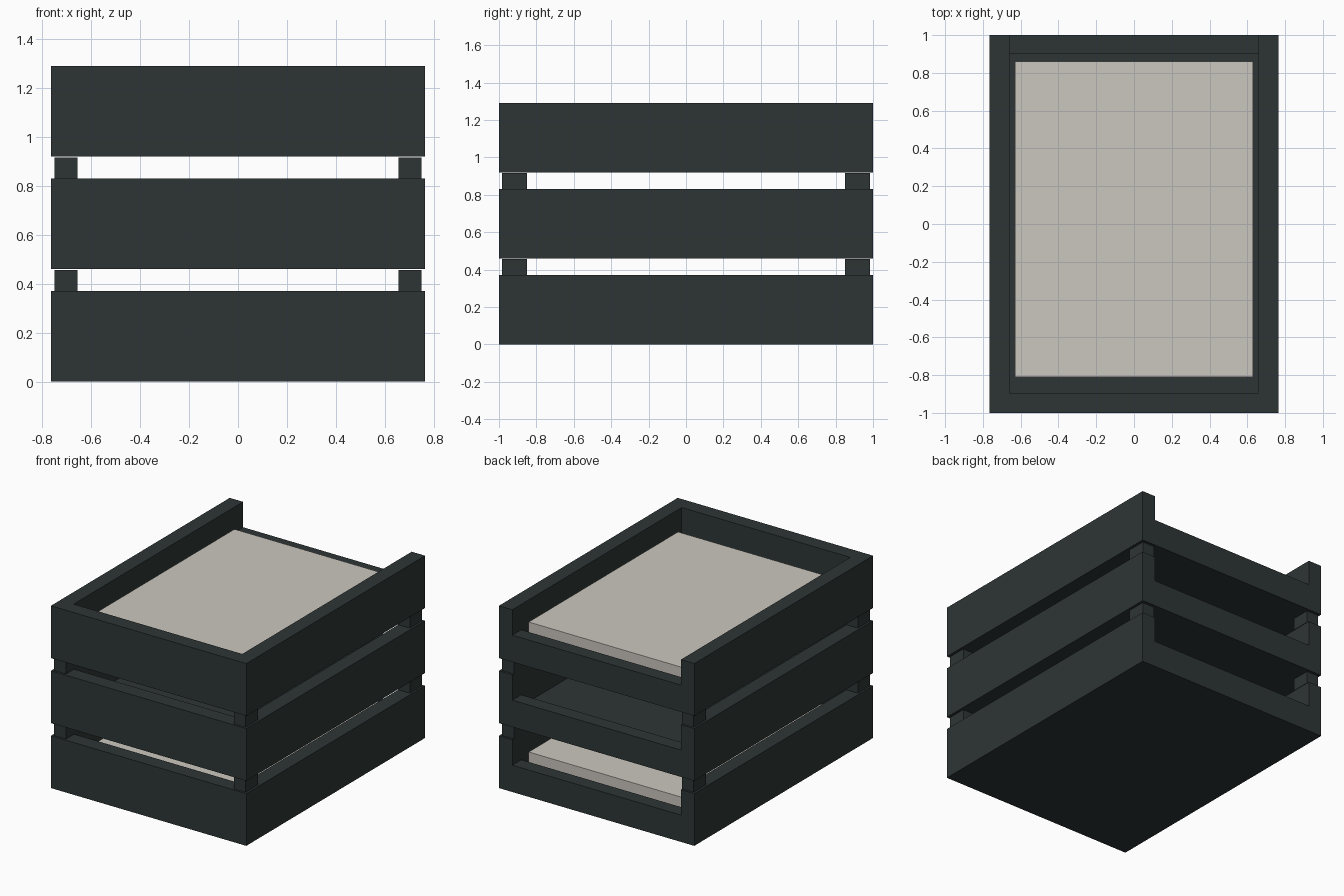
import bpy, bmesh

if "Cube" in bpy.data.objects:
    bpy.data.objects.remove(bpy.data.objects["Cube"])


def material(name, rgb):
    m = bpy.data.materials.new(name)
    m.diffuse_color = (*rgb, 1.0)
    m.use_nodes = True
    m.node_tree.nodes["Principled BSDF"].inputs["Base Color"].default_value = m.diffuse_color
    return m


DARK = material("dark_slate", (0.027, 0.036, 0.035))
PAPER = material("warm_paper", (0.60, 0.57, 0.52))


def prism(name, profile, half_width, mat, x=0.0):
    """Extrude a (y, z) profile along x."""
    bm = bmesh.new()
    face = bm.faces.new([bm.verts.new((x - half_width, y, z)) for y, z in profile])
    ext = bmesh.ops.extrude_face_region(bm, geom=[face])
    verts = [v for v in ext["geom"] if isinstance(v, bmesh.types.BMVert)]
    bmesh.ops.translate(bm, verts=verts, vec=(2 * half_width, 0, 0))
    bmesh.ops.recalc_face_normals(bm, faces=bm.faces)
    mesh = bpy.data.meshes.new(name)
    bm.to_mesh(mesh)
    bm.free()
    mesh.materials.append(mat)
    obj = bpy.data.objects.new(name, mesh)
    bpy.context.collection.objects.link(obj)
    return obj


def box(name, x0, x1, y0, y1, z0, z1, mat):
    profile = [(y0, z0), (y1, z0), (y1, z1), (y0, z1)]
    return prism(name, profile, (x1 - x0) / 2, mat, (x0 + x1) / 2)


STEP, HEIGHT, FLOOR, LIP = 0.46, 0.37, 0.11, 0.19

# Tray: solid block hollowed by a stepped cutter that leaves a low back lip
tray = box("tray_bottom", -0.765, 0.765, -1, 1, 0, HEIGHT, DARK)
cutter = prism("tray_cutter", [(-0.895, FLOOR), (0.90, FLOOR), (0.90, LIP),
                               (1.1, LIP), (1.1, 0.5), (-0.895, 0.5)], 0.66, DARK)
cutter.hide_render = True
mod = tray.modifiers.new("hollow", "BOOLEAN")
mod.operation = "DIFFERENCE"
mod.solver = "EXACT"
mod.object = cutter
bpy.context.view_layer.objects.active = tray
bpy.ops.object.modifier_apply(modifier=mod.name)
bpy.data.objects.remove(cutter)

# Middle and top trays share the same mesh
for i, name in ((1, "tray_middle"), (2, "tray_top")):
    copy = bpy.data.objects.new(name, tray.data)
    copy.location.z = i * STEP
    bpy.context.collection.objects.link(copy)

# Corner spacers between the trays
for level in range(2):
    z = level * STEP + HEIGHT
    for sx, side in ((-1, "left"), (1, "right")):
        for sy, end in ((-1, "front"), (1, "back")):
            x = sorted((sx * 0.657, sx * 0.75))
            y = sorted((sy * 0.85, sy * 0.985))
            box(f"spacer_{end}_{side}_{level}", *x, *y, z, z + 0.086, DARK)

# Paper stacks in the bottom and top trays
for level, name in ((0, "paper_bottom"), (2, "paper_top")):
    z = level * STEP
    box(name, -0.63, 0.63, -0.81, 0.86, z + FLOOR, z + 0.238, PAPER)
